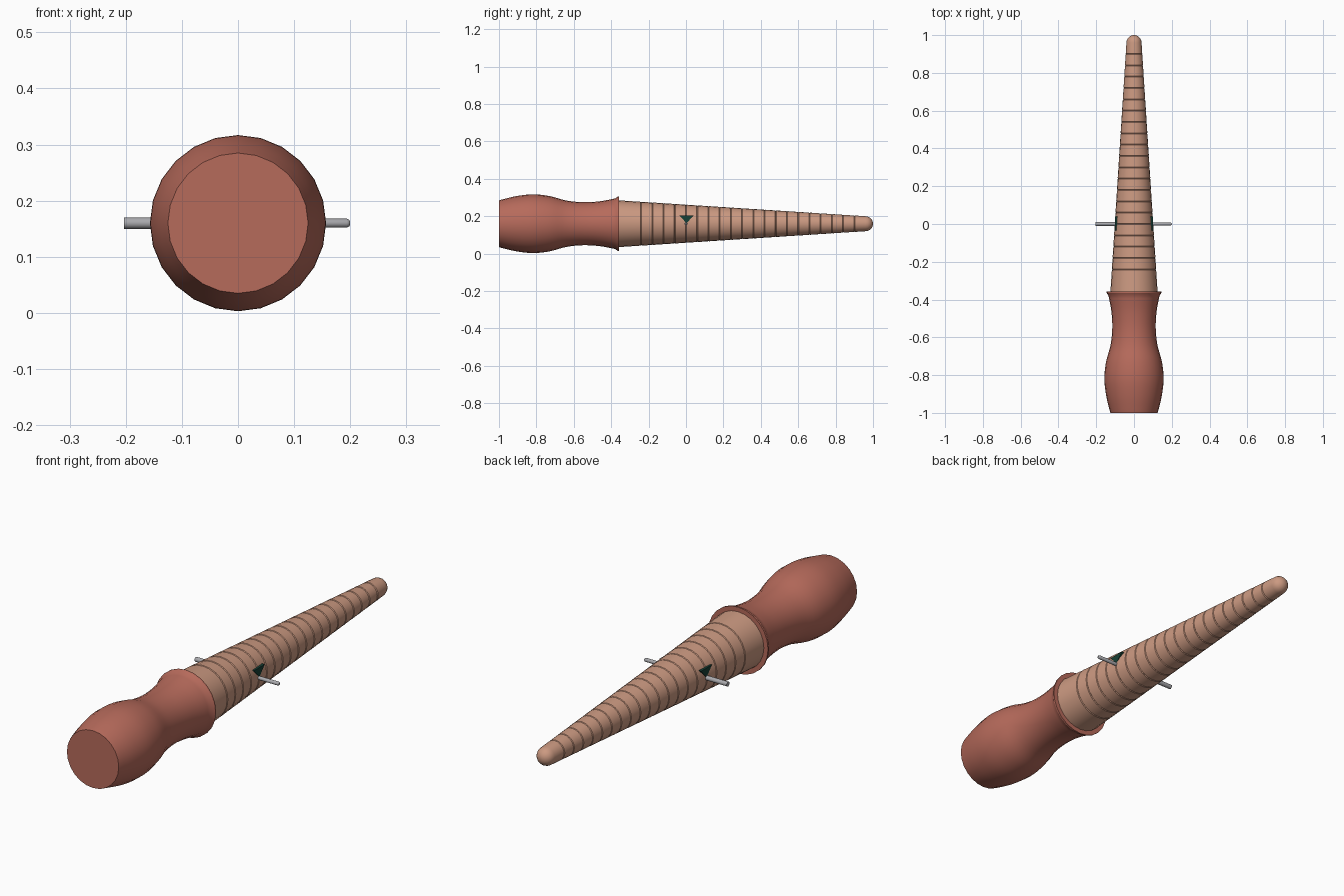
import bpy, bmesh, math

if "Cube" in bpy.data.objects:
    bpy.data.objects.remove(bpy.data.objects["Cube"])

AXIS_Z = 0.16


def material(name, rgb):
    m = bpy.data.materials.new(name)
    m.diffuse_color = (*rgb, 1)
    m.use_nodes = True
    m.node_tree.nodes["Principled BSDF"].inputs["Base Color"].default_value = m.diffuse_color
    return m


HANDLE = material("terracotta", (0.47, 0.145, 0.105))
SHAFT = material("tan", (0.60, 0.32, 0.22))
METAL = material("steel grey", (0.40, 0.40, 0.42))
GREEN = material("dark green", (0.008, 0.05, 0.035))


def finish(name, bm, mat, angle=30):
    bmesh.ops.recalc_face_normals(bm, faces=bm.faces)
    me = bpy.data.meshes.new(name)
    bm.to_mesh(me)
    bm.free()
    me.materials.append(mat)
    ob = bpy.data.objects.new(name, me)
    bpy.context.collection.objects.link(ob)
    bpy.ops.object.select_all(action='DESELECT')
    ob.select_set(True)
    bpy.context.view_layer.objects.active = ob
    bpy.ops.object.shade_smooth_by_angle(angle=math.radians(angle))
    return ob


def lathe(name, profile, mat, axis='Y', sides=24, angle=30):
    """Revolve (position, radius) pairs about a horizontal axis and cap both ends."""
    bm = bmesh.new()
    rings = []
    for p, r in profile:
        ring = []
        for i in range(sides):
            a = 2 * math.pi * i / sides
            u, v = r * math.cos(a), AXIS_Z + r * math.sin(a)
            ring.append(bm.verts.new((u, p, v) if axis == 'Y' else (p, u, v)))
        rings.append(ring)
    for a, b in zip(rings, rings[1:]):
        for i in range(sides):
            j = (i + 1) % sides
            bm.faces.new((a[i], a[j], b[j], b[i]))
    bm.faces.new(rings[0])
    bm.faces.new(rings[-1])
    return finish(name, bm, mat, angle)


def smooth_profile(pts, steps=4):
    """Catmull-Rom curve through the points."""
    out = []
    for i in range(len(pts) - 1):
        p0, p1 = pts[max(i - 1, 0)], pts[i]
        p2, p3 = pts[i + 1], pts[min(i + 2, len(pts) - 1)]
        for s in range(steps):
            t = s / steps
            out.append(tuple(0.5 * (2 * b + (c - a) * t + (2 * a - 5 * b + 4 * c - d) * t * t
                                    + (3 * b - a - 3 * c + d) * t ** 3)
                             for a, b, c, d in zip(p0, p1, p2, p3)))
    return out + [pts[-1]]


# Turned handle with a flared collar
body = smooth_profile([(-0.99, 0.128), (-0.91, 0.147), (-0.82, 0.157), (-0.73, 0.148),
                       (-0.64, 0.124), (-0.55, 0.115), (-0.46, 0.120), (-0.38, 0.135)])
lathe("handle", [(-1.0, 0.125)] + body + [(-0.365, 0.145), (-0.358, 0.145)], HANDLE)


# Tapered shaft with engraved size grooves and a rounded tip
def taper(y):
    return 0.125 + (0.040 - 0.125) * (y + 0.36) / 1.32


prof = [(-0.37, taper(-0.37))]
for k in range(20):
    y = -0.24 + 0.06 * k
    prof += [(y - 0.003, taper(y)), (y, taper(y) - 0.003), (y + 0.003, taper(y))]
prof += [(0.96, 0.040)]
for k in range(1, 6):
    a = math.radians(16 * k)
    prof.append((0.96 + 0.04 * math.sin(a), 0.040 * math.cos(a)))
lathe("tapered_shaft", prof, SHAFT, angle=25)

# Cross pin: square-cut left end, slimmer rounded right end
lathe("cross_pin", [(-0.203, 0.010), (-0.1, 0.010), (0.1, 0.008), (0.194, 0.008),
                    (0.198, 0.006), (0.2, 0.003)], METAL, axis='X', sides=16)

# Triangular pointer running through the shaft, showing on both sides
bm = bmesh.new()
ends = [[bm.verts.new((x, y, z)) for y, z in ((-0.035, 0.204), (0.04, 0.204), (0.003, 0.162))]
        for x in (-0.101, 0.101)]
for e in ends:
    bm.faces.new(e)
for i in range(3):
    j = (i + 1) % 3
    bm.faces.new((ends[0][i], ends[0][j], ends[1][j], ends[1][i]))
finish("pointer_wedge", bm, GREEN)
